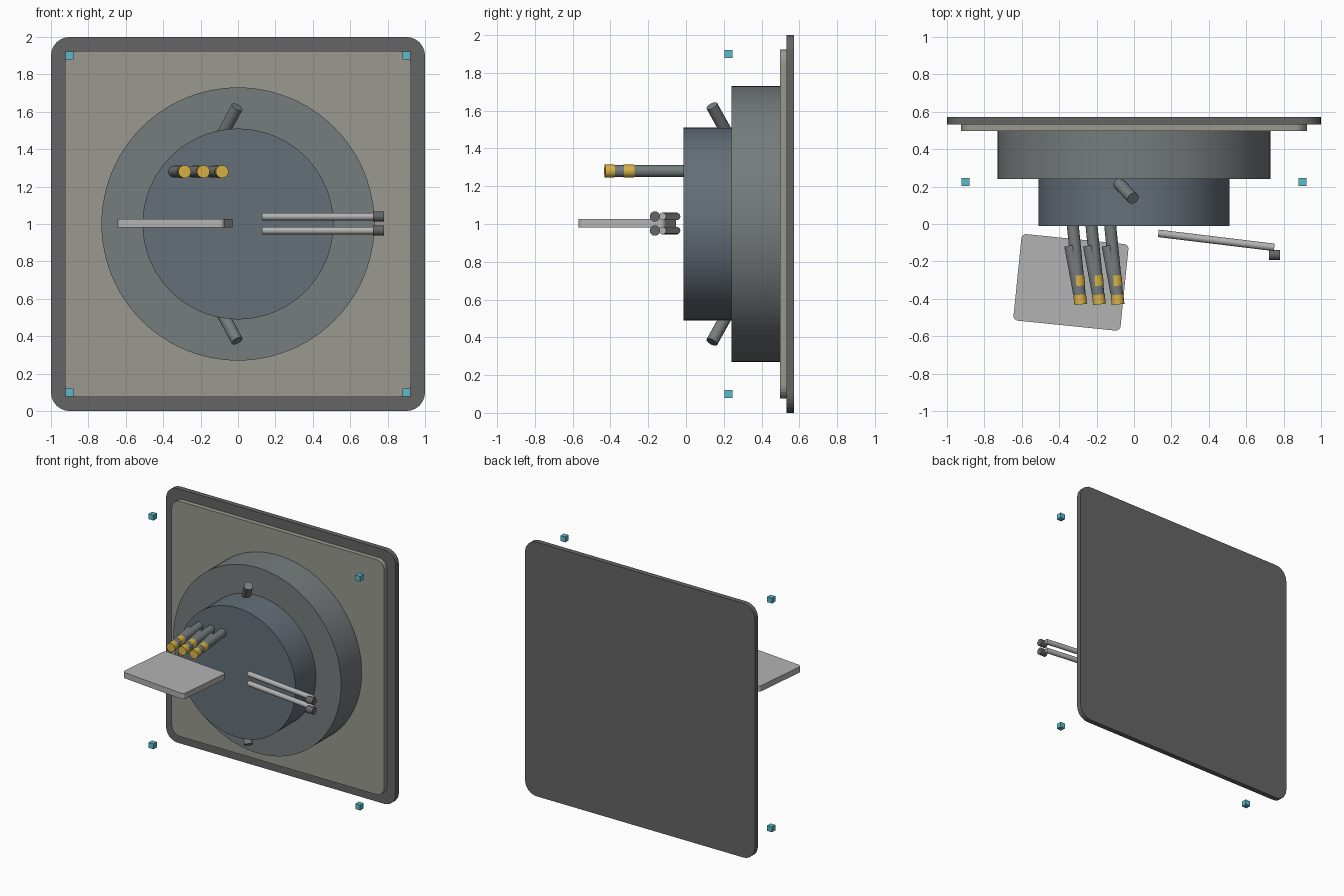
import bpy, math
from mathutils import Vector

if "Cube" in bpy.data.objects:
    bpy.data.objects.remove(bpy.data.objects["Cube"])


def mat(name, rgb):
    m = bpy.data.materials.new(name)
    m.diffuse_color = (*rgb, 1)
    m.use_nodes = True
    m.node_tree.nodes["Principled BSDF"].inputs["Base Color"].default_value = m.diffuse_color
    return m


DARK = mat("dark_grey", (0.13, 0.13, 0.13))
STONE = mat("warm_grey", (0.32, 0.32, 0.28))
STEEL = mat("steel", (0.18, 0.20, 0.20))
BLUE = mat("blue_grey", (0.13, 0.16, 0.19))
LIGHT = mat("light_grey", (0.45, 0.45, 0.45))
GOLD = mat("gold", (0.70, 0.45, 0.06))
CYAN = mat("cyan", (0.10, 0.50, 0.60))


def rod(name, a, b, r, m, sides=32):
    """Cylinder running from point a to point b."""
    a, b = Vector(a), Vector(b)
    d = b - a
    bpy.ops.mesh.primitive_cylinder_add(
        vertices=sides, radius=r, depth=d.length, location=(a + b) / 2,
        rotation=d.to_track_quat('Z', 'Y').to_euler())
    ob = bpy.context.object
    ob.name = name
    ob.data.materials.append(m)
    bpy.ops.object.shade_smooth_by_angle(angle=math.radians(35))
    return ob


def slab(name, w, h, t, corner, loc, rot, m):
    """Rounded rectangle of width w, height h and thickness t."""
    pts = []
    for k, (sx, sy) in enumerate([(1, 1), (-1, 1), (-1, -1), (1, -1)]):
        for i in range(7):
            ang = math.pi / 2 * (k + i / 6)
            pts.append((sx * (w / 2 - corner) + corner * math.cos(ang),
                        sy * (h / 2 - corner) + corner * math.sin(ang)))
    n = len(pts)
    verts = [(x, y, z) for z in (-t / 2, t / 2) for x, y in pts]
    faces = [list(range(n))[::-1], list(range(n, 2 * n))]
    faces += [(i, (i + 1) % n, (i + 1) % n + n, i + n) for i in range(n)]
    me = bpy.data.meshes.new(name)
    me.from_pydata(verts, [], faces)
    me.materials.append(m)
    ob = bpy.data.objects.new(name, me)
    ob.location, ob.rotation_euler = loc, rot
    bpy.context.collection.objects.link(ob)
    return ob


# wall plates
upright = (math.pi / 2, 0, 0)
slab("back_plate", 2, 2, 0.04, 0.10, (0, 0.553, 1), upright, DARK)
slab("front_panel", 1.85, 1.85, 0.037, 0.07, (0, 0.515, 1), upright, STONE)

# stepped round drum
rod("large_drum", (0, 0.24, 1), (0, 0.50, 1), 0.73, STEEL, 96)
rod("small_drum", (0, -0.012, 1), (0, 0.245, 1), 0.51, BLUE, 96)

# slanted pegs above and below the drum
for side, s in (("top", 1), ("bottom", -1)):
    rod(side + "_peg", (-0.005, 0.137, 1 + s * 0.625),
        (-0.08, 0.215, 1 + s * 0.485), 0.032, STEEL)

# corner markers
for x in (-0.9, 0.9):
    for z in (0.1, 1.9):
        bpy.ops.mesh.primitive_cube_add(size=0.042, location=(x, 0.225, z))
        bpy.context.object.name = "corner_marker"
        bpy.context.object.data.materials.append(CYAN)

# flat tray
slab("tray", 0.575, 0.465, 0.045, 0.025, (-0.337, -0.312, 1.003),
     (0, 0, math.radians(-5.8)), LIGHT)

# three banded rods with overlapping sleeves
for i in range(3):
    dx = 0.1 * i
    start = Vector((-0.328 + dx, 0.0, 1.28))
    end = Vector((-0.285 + dx, -0.43, 1.28))
    rod("finger_rod", start, end.lerp(start, 0.02), 0.032, STEEL)
    rod("finger_sleeve", (-0.341 + dx, -0.115, 1.28),
        (-0.294 + dx, -0.37, 1.28), 0.032, STEEL)
    for t0, t1 in ((0.64, 0.77), (0.88, 1.0)):
        rod("finger_band", start.lerp(end, t0), start.lerp(end, t1), 0.034, GOLD)

# pair of sideways arms with end knobs
for z in (0.965, 1.04):
    rod("arm", (0.13, -0.05, z), (0.75, -0.125, z), 0.02, LIGHT)
    rod("arm_knob", (0.722, -0.165, z), (0.78, -0.165, z), 0.027, DARK)
